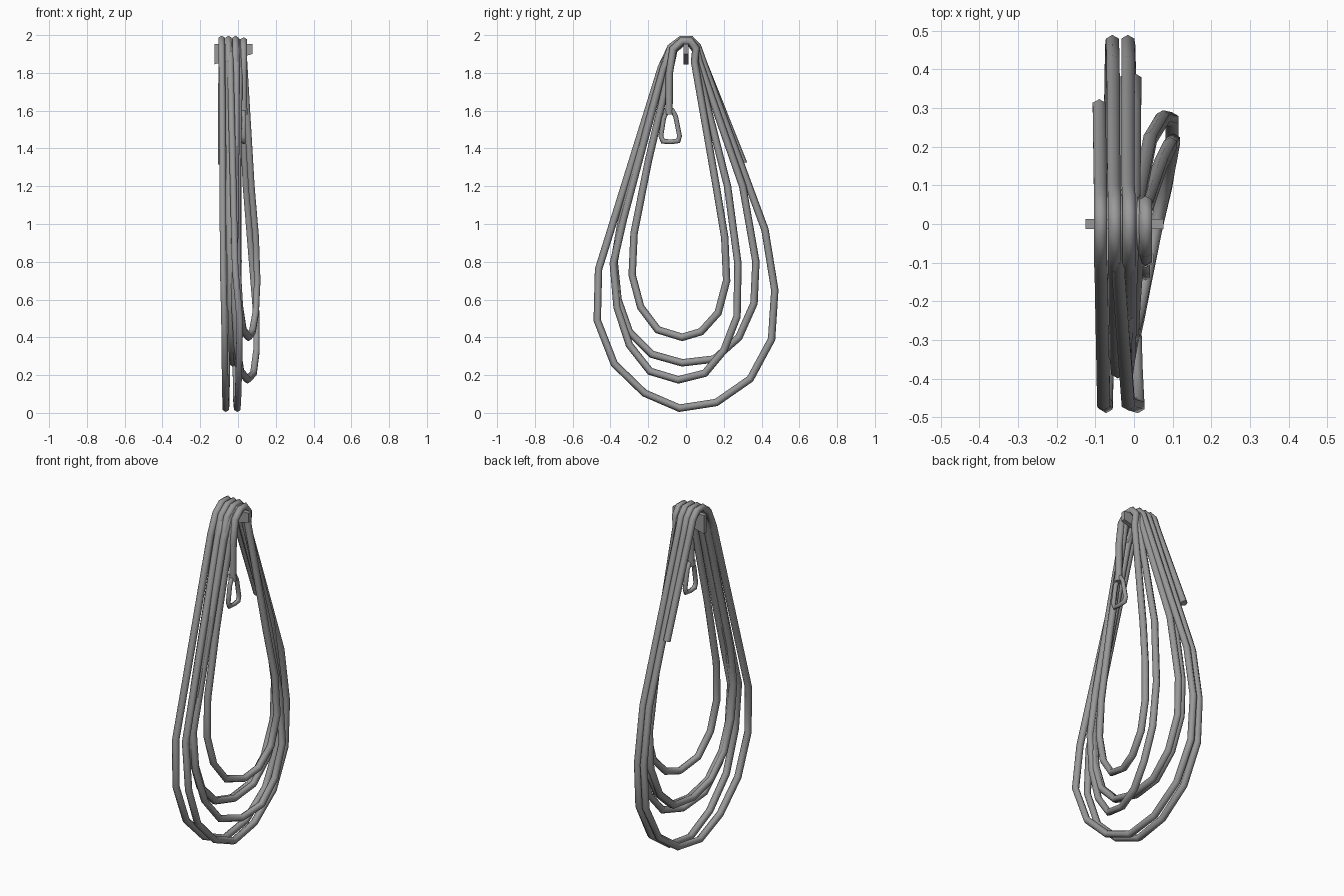
import bpy
import bmesh
import math
from mathutils import Vector

cube = bpy.data.objects.get("Cube")
if cube:
    bpy.data.objects.remove(cube, do_unlink=True)

grey = bpy.data.materials.new("mid grey")
grey.use_nodes = True
grey.diffuse_color = (0.32, 0.32, 0.32, 1)
grey.node_tree.nodes["Principled BSDF"].inputs["Base Color"].default_value = (0.32, 0.32, 0.32, 1)


def add_object(name, bm):
    bmesh.ops.recalc_face_normals(bm, faces=bm.faces)
    mesh = bpy.data.meshes.new(name)
    bm.to_mesh(mesh)
    bm.free()
    mesh.materials.append(grey)
    obj = bpy.data.objects.new(name, mesh)
    bpy.context.collection.objects.link(obj)
    return obj


def tube(name, points, radius, closed=False, sides=6):
    """Mitred tube along a polyline, with one ridge facing outwards."""
    pts = [Vector(p) for p in points]
    n = len(pts)
    bm = bmesh.new()
    rings = []
    for i, p in enumerate(pts):
        before = pts[i - 1] if closed or i > 0 else None
        after = pts[(i + 1) % n] if closed or i < n - 1 else None
        d_in = (p - before).normalized() if before else (after - p).normalized()
        d_out = (after - p).normalized() if after else d_in
        tangent = (d_in + d_out).normalized()
        normal = tangent.cross(Vector((1, 0, 0))).normalized()
        side = normal.cross(tangent).normalized()
        mitre = 1 / max(tangent.dot(d_in), 0.7)
        ring = []
        for k in range(sides):
            a = 2 * math.pi * k / sides
            ring.append(bm.verts.new(p + radius * (normal * math.cos(a) * mitre + side * math.sin(a))))
        rings.append(ring)
    for i in range(n if closed else n - 1):
        a, b = rings[i], rings[(i + 1) % n]
        for k in range(sides):
            m = (k + 1) % sides
            bm.faces.new((a[k], a[m], b[m], b[k]))
    if not closed:
        bm.faces.new(rings[0])
        bm.faces.new(rings[-1])
    obj = add_object(name, bm)
    bpy.ops.object.select_all(action="DESELECT")
    obj.select_set(True)
    bpy.context.view_layer.objects.active = obj
    bpy.ops.object.shade_smooth_by_angle(angle=1.15)


# Flat hanging loops in (y, z), from the front of the peg round to the back
BIG = [(-0.13, 1.83), (-0.463, 0.76), (-0.47, 0.49), (-0.38, 0.26), (-0.22, 0.105),
       (-0.035, 0.025), (0.16, 0.055), (0.34, 0.18), (0.453, 0.39), (0.47, 0.65),
       (0.418, 0.97), (0.09, 1.86)]
MEDIUM = [(-0.12, 1.82), (-0.34, 1.03), (-0.38, 0.80), (-0.36, 0.60), (-0.30, 0.43),
          (-0.18, 0.31), (-0.02, 0.265), (0.15, 0.285), (0.28, 0.40), (0.36, 0.58),
          (0.37, 0.80), (0.30, 1.20), (0.07, 1.86)]
# Skewed loops in (x, y, z)
LOW = [(-0.008, -0.12, 1.82), (-0.012, -0.33, 1.03), (-0.02, -0.385, 0.79),
       (-0.018, -0.365, 0.56), (-0.006, -0.30, 0.36), (0.015, -0.19, 0.22),
       (0.05, -0.04, 0.175), (0.082, 0.10, 0.21), (0.098, 0.20, 0.33),
       (0.098, 0.27, 0.51), (0.075, 0.275, 0.79), (0.042, 0.22, 1.20), (0.01, 0.055, 1.85)]
SMALL = [(0.008, -0.09, 1.80), (0.0, -0.20, 1.33), (-0.004, -0.275, 0.95),
         (0.0, -0.285, 0.73), (0.01, -0.24, 0.56), (0.028, -0.15, 0.44),
         (0.055, -0.02, 0.40), (0.076, 0.08, 0.43), (0.094, 0.17, 0.53),
         (0.102, 0.215, 0.70), (0.094, 0.205, 0.93), (0.071, 0.16, 1.20), (0.032, 0.045, 1.86)]


def loop(outline, keys):
    """Give an outline its x drift: front top, front, bottom, back, back top."""
    n = len(outline)
    stops = [0, 2, n // 2, n - 3, n - 1]
    pts = []
    for i, (y, z) in enumerate(outline):
        k = max(j for j in range(4) if stops[j] <= i)
        t = (i - stops[k]) / (stops[k + 1] - stops[k])
        pts.append((keys[k] + (keys[k + 1] - keys[k]) * t, y, z))
    return pts


def arch(x, width=1.0, drop=0.0):
    """Bend over the peg, from back to front."""
    return [(x, y * width, z - drop) for y, z in
            [(0.062, 1.938), (0.025, 1.977), (-0.025, 1.977), (-0.08, 1.935)]]


# One continuous rope wound over the peg
path = [(-0.09, 0.305, 1.32), (-0.087, 0.09, 1.86)]
path += arch(-0.087) + loop(BIG, (-0.085, -0.072, -0.062, -0.056, -0.052))
path += arch(-0.05) + loop(MEDIUM, (-0.05, -0.042, -0.028, -0.022, -0.03))
path += arch(-0.04, 0.9, 0.01) + loop(BIG, (-0.04, 0.01, -0.008, -0.016, -0.015))
path += arch(-0.013) + loop(MEDIUM, (-0.013, -0.035, -0.012, 0.003, 0.0))
path += arch(-0.005, 0.9, 0.01) + LOW
path += arch(0.009, 0.8, 0.015) + SMALL
path += arch(0.03, 0.85, 0.008) + [(0.03, -0.088, 1.80), (0.03, -0.09, 1.60)]
tube("coiled_rope", path, 0.0195)

# Snap link hanging from the rope end
link = [(-0.10, 1.60), (-0.118, 1.56), (-0.133, 1.465), (-0.122, 1.438), (-0.08, 1.435),
        (-0.042, 1.440), (-0.034, 1.465), (-0.055, 1.57), (-0.072, 1.60)]
tube("end_link", [(0.03, y, z) for y, z in link], 0.0125, True)
tube("link_collar", [(0.03, -0.09, 1.615), (0.03, -0.09, 1.58)], 0.023)

# Flat peg with a sloping underside
profile = [(-0.125, 1.845), (-0.125, 1.953), (0.077, 1.953), (0.077, 1.90)]
bm = bmesh.new()
face = bm.faces.new([bm.verts.new((x, -0.013, z)) for x, z in profile])
sweep = bmesh.ops.extrude_face_region(bm, geom=[face], use_keep_orig=True)
for v in sweep["geom"]:
    if isinstance(v, bmesh.types.BMVert):
        v.co.y = 0.013
add_object("wall_peg", bm)
